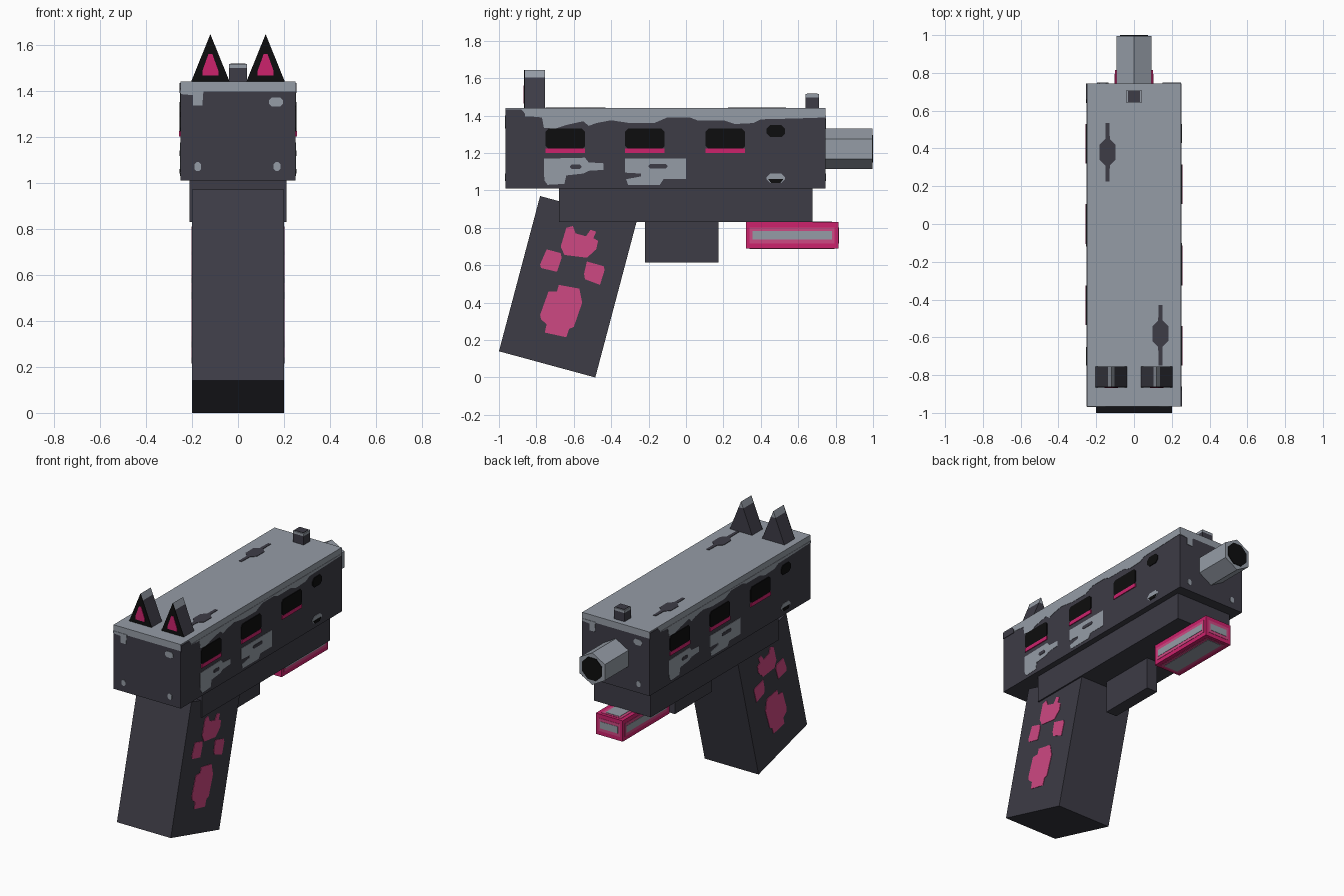
import bpy, bmesh, math
from mathutils import Matrix


def material(name, r, g, b):
    m = bpy.data.materials.new(name)
    lin = [((c / 255 + 0.055) / 1.055) ** 2.4 for c in (r, g, b)]
    m.diffuse_color = (*lin, 1)
    return m


DARK = material("dark_slate", 61, 60, 70)
GREY = material("worn_grey", 149, 156, 166)
BLACK = material("black", 13, 13, 14)
PINK = material("hot_pink", 204, 34, 108)
ROSE = material("rose_pink", 206, 72, 130)

# Copies: unchanged, half turn about the slide's centre, and left-right mirror
SAME = Matrix.Identity(4)
TURN = (Matrix.Translation((0, -0.11, 0)) @ Matrix.Rotation(math.pi, 4, 'Z')
        @ Matrix.Translation((0, 0.11, 0)))
FLIP = Matrix.Scale(-1, 4, (1, 0, 0))


def prism(name, polys, axis, lo, hi, mat, copies=(SAME,)):
    """Extrude 2D outlines along an axis from lo to hi."""
    place = {'x': lambda a, u, v: (a, u, v),
             'y': lambda a, u, v: (u, a, v),
             'z': lambda a, u, v: (u, v, a)}[axis]
    bm = bmesh.new()
    for mtx in copies:
        for pts in polys:
            n = len(pts)
            a = [bm.verts.new(mtx @ Matrix.Translation(place(lo, *p)).to_translation()) for p in pts]
            b = [bm.verts.new(mtx @ Matrix.Translation(place(hi, *p)).to_translation()) for p in pts]
            bm.faces.new(a)
            bm.faces.new(b[::-1])
            for i in range(n):
                j = (i + 1) % n
                bm.faces.new((a[i], b[i], b[j], a[j]))
    bmesh.ops.recalc_face_normals(bm, faces=bm.faces)
    me = bpy.data.meshes.new(name)
    bm.to_mesh(me)
    bm.free()
    me.materials.append(mat)
    ob = bpy.data.objects.new(name, me)
    bpy.context.collection.objects.link(ob)
    return ob


def rect(u0, u1, v0, v1, c=0):
    """Rectangle outline, with chamfered corners if c is given."""
    if not c:
        return [(u0, v0), (u1, v0), (u1, v1), (u0, v1)]
    return [(u0 + c, v0), (u1 - c, v0), (u1, v0 + c), (u1, v1 - c),
            (u1 - c, v1), (u0 + c, v1), (u0, v1 - c), (u0, v0 + c)]


def ngon(cu, cv, r, n, start=0):
    return [(cu + r * math.cos(start + 2 * math.pi * i / n),
             cv + r * math.sin(start + 2 * math.pi * i / n)) for i in range(n)]


# Main bodies
prism("slide", [rect(-0.965, 0.745, 1.01, 1.395)], 'x', -0.25, 0.25, DARK)
prism("slide_top", [rect(-0.965, 0.745, 1.395, 1.44)], 'x', -0.25, 0.25, GREY)
prism("frame", [rect(-0.68, 0.675, 0.83, 1.01)], 'x', -0.21, 0.21, DARK)
prism("grip", [[(-0.78, 0.97), (-0.265, 0.83), (-0.485, 0), (-1, 0.14)]],
      'x', -0.2, 0.2, DARK)
prism("trigger_block", [rect(-0.22, 0.175, 0.615, 0.83)], 'x', -0.04, 0.04, DARK)

# Barrel
prism("barrel", [ngon(0, 1.222, 0.108, 6, math.pi / 2)], 'y', 0.7, 0.996, GREY)
prism("muzzle_hole", [ngon(0, 1.222, 0.08, 8, math.pi / 8)], 'y', 0.99, 1.0, BLACK)

# Front sight
prism("sight", [rect(-0.04, 0.04, 0.64, 0.71)], 'z', 1.44, 1.498, DARK)
prism("sight_rim", [rect(-0.04, 0.04, 0.64, 0.71)], 'z', 1.498, 1.515, GREY)
prism("sight_cap", [rect(-0.033, 0.033, 0.647, 0.703)], 'z', 1.512, 1.518, DARK)

# Ears
both = (SAME, FLIP)
prism("ears", [[(0.037, 1.44), (0.203, 1.44), (0.137, 1.603), (0.103, 1.603)]],
      'y', -0.862, -0.755, DARK, both)
prism("ear_tips", [[(0.103, 1.603), (0.137, 1.603), (0.12, 1.645)]],
      'y', -0.862, -0.755, GREY, both)
prism("ear_fronts", [[(0.037, 1.44), (0.203, 1.44), (0.12, 1.645)]],
      'y', -0.866, -0.861, BLACK, both)
prism("ear_insides", [[(0.085, 1.465), (0.155, 1.465), (0.155, 1.485),
                       (0.128, 1.56), (0.112, 1.56), (0.085, 1.485)]],
      'y', -0.869, -0.865, PINK, both)

# Slide side markings, repeated on the other side by a half turn
turn = (SAME, TURN)
side = 0.249
prism("side_wear", [
    [(-0.88, 1.4), (-0.77, 1.39), (-0.76, 1.335), (-0.7, 1.33), (-0.64, 1.35),
     (-0.55, 1.37), (-0.52, 1.345), (-0.48, 1.36), (-0.4, 1.375), (-0.3, 1.36),
     (-0.17, 1.36), (-0.1, 1.39), (0.02, 1.39), (0.06, 1.375), (0.2, 1.375),
     (0.26, 1.355), (0.36, 1.36), (0.4, 1.38), (0.6, 1.385), (0.745, 1.39), (0.745, 1.4)],
    [(-0.76, 1.09), (-0.76, 1.17), (-0.54, 1.175), (-0.52, 1.15), (-0.44, 1.145),
     (-0.44, 1.11), (-0.52, 1.105), (-0.55, 1.09), (-0.64, 1.08), (-0.65, 1.035),
     (-0.74, 1.03), (-0.755, 1.05)],
    [(-0.325, 1.17), (0, 1.17), (0, 1.06), (-0.12, 1.06), (-0.14, 1.03), (-0.31, 1.03),
     (-0.32, 1.06), (-0.24, 1.075), (-0.24, 1.09), (-0.325, 1.095)],
    rect(0.43, 0.53, 1.04, 1.09, 0.02)], 'x', side, 0.252, GREY, turn)
prism("side_dark_chips", [
    rect(-0.62, -0.56, 1.115, 1.138, 0.008), rect(-0.2, -0.1, 1.118, 1.14, 0.008),
    [(-0.965, 1.39), (-0.86, 1.39), (-0.86, 1.41), (-0.88, 1.432), (-0.965, 1.432)]],
    'x', side, 0.254, DARK, turn)
starts = (-0.75, -0.325, 0.105)
prism("side_windows", [rect(y, y + 0.21, 1.222, 1.33, 0.015) for y in starts]
      + [rect(0.43, 0.53, 1.285, 1.35, 0.02),
         [(0.44, 1.06), (0.52, 1.06), (0.505, 1.04), (0.455, 1.04)]],
      'x', side, 0.255, BLACK, turn)
prism("side_window_sills", [rect(y, y + 0.21, 1.2, 1.225) for y in starts],
      'x', side, 0.256, PINK, turn)

# Slide end markings
prism("end_wear", [
    [(-0.25, 1.4), (-0.25, 1.385), (-0.195, 1.38), (-0.195, 1.335), (-0.155, 1.335),
     (-0.15, 1.4)],
    rect(0.135, 0.195, 1.33, 1.37, 0.012),
    rect(-0.19, -0.16, 1.05, 1.09, 0.01), rect(0.155, 0.185, 1.05, 1.09, 0.01)],
    'y', -0.968, -0.964, GREY, turn)

# Dark chips on the slide top
chips = []
for cx, cy, up, down in ((-0.14, 0.38, 0.155, 0.155), (0.14, -0.58, 0.15, 0.17)):
    chips.append([(cx - 0.01, cy + up), (cx + 0.01, cy + up), (cx + 0.012, cy + 0.07),
                  (cx + 0.042, cy + 0.04), (cx + 0.042, cy - 0.04), (cx + 0.012, cy - 0.07),
                  (cx + 0.01, cy - down), (cx - 0.01, cy - down), (cx - 0.012, cy - 0.07),
                  (cx - 0.042, cy - 0.04), (cx - 0.042, cy + 0.04), (cx - 0.012, cy + 0.07)])
prism("top_chips", chips, 'z', 1.438, 1.443, DARK)

# Paw marks on both sides of the grip
prism("grip_paws", [
    [(-0.68, 0.495), (-0.57, 0.475), (-0.555, 0.4), (-0.6, 0.27), (-0.625, 0.26),
     (-0.64, 0.215), (-0.755, 0.24), (-0.745, 0.285), (-0.775, 0.31), (-0.78, 0.335),
     (-0.735, 0.46), (-0.69, 0.46)],
    [(-0.745, 0.685), (-0.67, 0.665), (-0.665, 0.64), (-0.69, 0.565), (-0.775, 0.585),
     (-0.78, 0.605)],
    [(-0.53, 0.62), (-0.44, 0.595), (-0.435, 0.575), (-0.46, 0.495), (-0.54, 0.525),
     (-0.545, 0.555)],
    [(-0.64, 0.8), (-0.605, 0.81), (-0.59, 0.77), (-0.535, 0.755), (-0.51, 0.79),
     (-0.48, 0.78), (-0.495, 0.745), (-0.47, 0.73), (-0.48, 0.685), (-0.53, 0.64),
     (-0.65, 0.655), (-0.67, 0.7)]], 'x', 0.199, 0.203, ROSE, both)

# Light bar under the front, with nested stripes on every face
prism("light_bar", [rect(0.32, 0.815, 0.69, 0.83)], 'x', -0.1, 0.1, PINK)
for label, inset, lift, mat in (("glow", 0.027, 0.002, ROSE), ("stripe", 0.047, 0.004, GREY)):
    e = inset * 0.75
    prism("bar_side_" + label, [rect(0.32 + e, 0.815 - e, 0.69 + inset, 0.83 - inset)],
          'x', 0.099, 0.1 + lift, mat, both)
    prism("bar_end_" + label, [rect(-0.1 + e, 0.1 - e, 0.69 + inset, 0.83 - inset)],
          'y', 0.814, 0.815 + lift, mat)
    prism("bar_bottom_" + label, [rect(-0.1 + inset, 0.1 - inset, 0.32 + e, 0.815 - e)],
          'z', 0.69 - lift, 0.691, mat)
    prism("bar_top_" + label, [rect(-0.1 + inset, 0.1 - inset, 0.676, 0.815 - e)],
          'z', 0.829, 0.83 + lift, mat)
